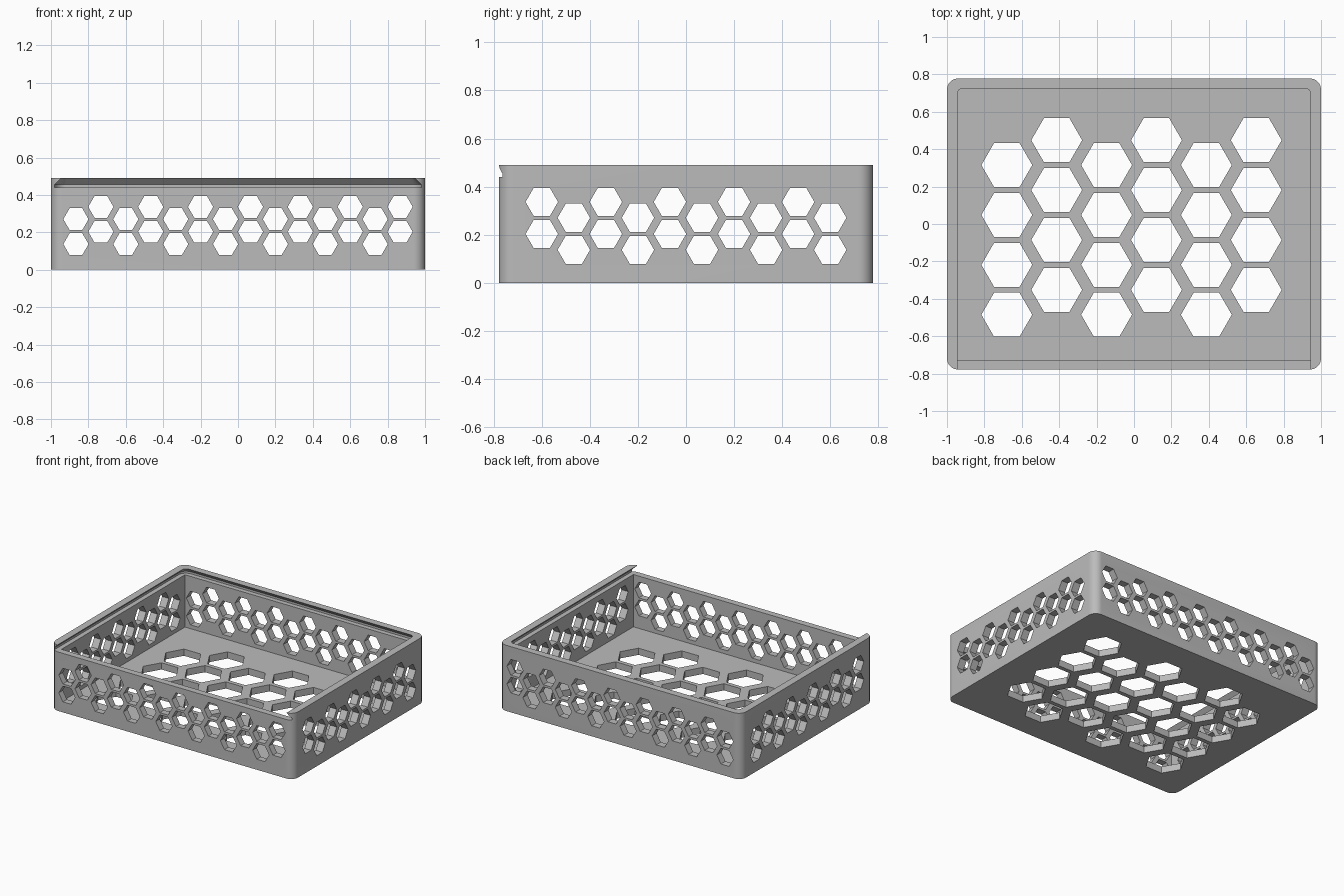
import bpy, bmesh
from math import cos, sin, pi, radians
from mathutils import Matrix

if "Cube" in bpy.data.objects:
    bpy.data.objects.remove(bpy.data.objects["Cube"], do_unlink=True)

HX, HY, HZ = 1.0, 0.778, 0.49    # half width, half depth, height
IX, FRONT, BACK = 0.945, -0.73, 0.725   # inside of the walls
PITCH = 0.1333                   # column spacing of the wall honeycomb

grey = bpy.data.materials.new("plain grey")
grey.use_nodes = True
grey.diffuse_color = (0.5, 0.5, 0.5, 1)
grey.node_tree.nodes["Principled BSDF"].inputs["Base Color"].default_value = (0.5, 0.5, 0.5, 1)


def outline(hx, y0, y1, r_front, r_back, steps=10):
    """Rectangle with separately rounded front and back corners."""
    pts = []
    for k, (sx, y, sy, r) in enumerate([(1, y1, 1, r_back), (-1, y1, 1, r_back),
                                        (-1, y0, -1, r_front), (1, y0, -1, r_front)]):
        n = steps if r else 0
        for i in range(n + 1):
            a = pi / 2 * (k + i / max(n, 1))
            pts.append((sx * (hx - r) + r * cos(a), y - sy * r + r * sin(a)))
    return pts


def add_loft(bm, layers):
    """Closed solid through (outline, z) layers."""
    rings = [[bm.verts.new((x, y, z)) for x, y in pts] for pts, z in layers]
    n = len(rings[0])
    bm.faces.new(rings[0][::-1])
    bm.faces.new(rings[-1])
    for a, b in zip(rings, rings[1:]):
        for i in range(n):
            j = (i + 1) % n
            bm.faces.new((a[i], a[j], b[j], b[i]))


def make(name, bm):
    bmesh.ops.recalc_face_normals(bm, faces=bm.faces[:])
    mesh = bpy.data.meshes.new(name)
    bm.to_mesh(mesh)
    bm.free()
    mesh.materials.append(grey)
    obj = bpy.data.objects.new(name, mesh)
    bpy.context.collection.objects.link(obj)
    return obj


def solid(name, layers):
    bm = bmesh.new()
    add_loft(bm, layers)
    return make(name, bm)


def hex_prisms(name, centres, radius, z0, z1, turn=Matrix()):
    """Hexagonal prisms along z, then turned as a group."""
    bm = bmesh.new()
    for u, v in centres:
        ring = [(u + radius * cos(i * pi / 3), v + radius * sin(i * pi / 3)) for i in range(6)]
        add_loft(bm, [(ring, z0), (ring, z1)])
    bm.transform(turn)
    return make(name, bm)


def honeycomb(columns, rows, pitch, u0, v_even, v_odd):
    return [(u0 + c * pitch, (v_odd if c % 2 else v_even) + r * pitch)
            for c in range(columns) for r in range(rows)]


# Outer block of the tray
block = outline(HX, -HY, HY, 0.06, 0.06)
tray = solid("honeycomb_tray", [(block, 0), (block, HZ)])

# Inside of the tray
inside = outline(IX, FRONT, BACK, 0, 0)
cavity = solid("cavity_cutter", [(inside, 0.05), (inside, 0.45)])

# Dovetail groove for a sliding lid, open at the front
wide = outline(0.98, -1, BACK + 0.035, 0, 0.06)
narrow = outline(IX, -1, BACK, 0, 0.03)
groove = solid("lid_groove_cutter", [(wide, 0.44), (wide, 0.455), (narrow, HZ), (narrow, 0.6)])

# Honeycomb holes through the floor and both pairs of walls
floor_holes = hex_prisms("floor_hole_cutter",
                         honeycomb(6, 4, 0.2667, -0.68, -0.485, -0.352),
                         0.136, -0.1, 0.2)
upright = Matrix.Rotation(radians(90), 4, "X")
front_holes = hex_prisms("front_back_hole_cutter",
                         honeycomb(14, 2, PITCH, -6.5 * PITCH, 0.137, 0.203),
                         0.0675, -1, 1, upright)
side_holes = hex_prisms("side_hole_cutter",
                        honeycomb(10, 2, PITCH, -4.5 * PITCH, 0.203, 0.137),
                        0.0675, -1.2, 1.2, Matrix.Rotation(radians(90), 4, "Z") @ upright)

# Cut everything out of the block
bpy.ops.object.select_all(action="DESELECT")
bpy.context.view_layer.objects.active = tray
tray.select_set(True)
for cutter in (cavity, groove, floor_holes, front_holes, side_holes):
    mod = tray.modifiers.new(cutter.name, "BOOLEAN")
    mod.operation = "DIFFERENCE"
    mod.solver = "EXACT"
    mod.object = cutter
    bpy.ops.object.modifier_apply(modifier=mod.name)
    bpy.data.objects.remove(cutter, do_unlink=True)

bpy.ops.object.shade_smooth_by_angle(angle=radians(30))
